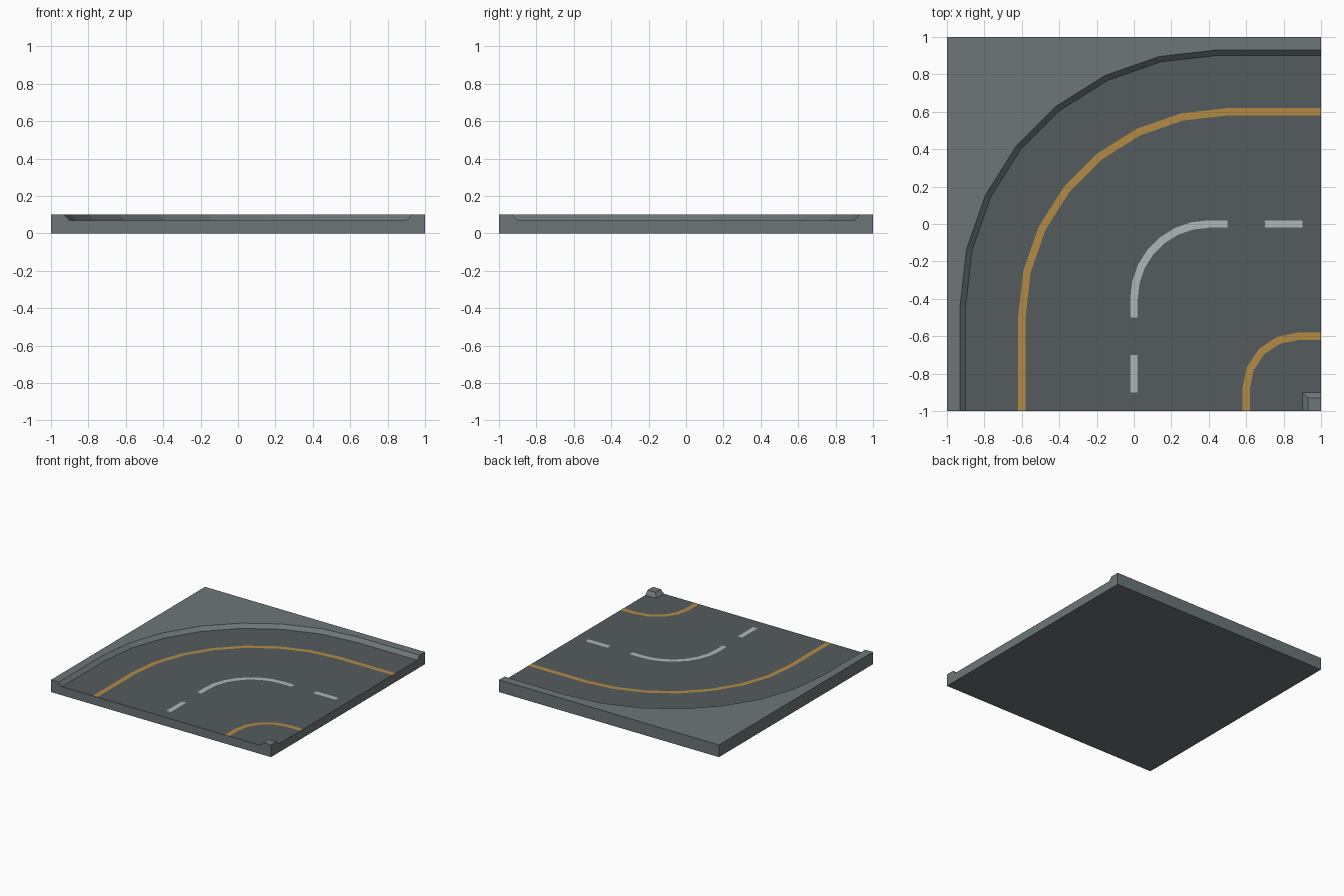
import bpy, bmesh, math

if "Cube" in bpy.data.objects:
    bpy.data.objects.remove(bpy.data.objects["Cube"])

ROAD_Z, CURB_Z, PAINT_Z = 0.07, 0.10, 0.0705


def material(name, rgb):
    m = bpy.data.materials.new(name)
    m.diffuse_color = (*rgb, 1)
    m.use_nodes = True
    m.node_tree.nodes["Principled BSDF"].inputs["Base Color"].default_value = m.diffuse_color
    return m


CURB = material("curb_grey", (0.15, 0.18, 0.19))
ROAD = material("asphalt", (0.09, 0.105, 0.11))
YELLOW = material("yellow_paint", (0.45, 0.26, 0.06))
WHITE = material("white_paint", (0.45, 0.47, 0.47))


def bend(center, radius, segs, end):
    """Curve from the front edge to the right edge: straight, arc, straight.
    The tile is symmetric about its diagonal, so the arc centre is (c, -c)."""
    pts = [(center - radius, -end)]
    for i in range(segs + 1):
        a = math.pi - math.pi / 2 * i / segs
        pts.append((center + radius * math.cos(a), -center + radius * math.sin(a)))
    return pts + [(end, radius - center)]


def at(pts, z):
    return [(x, y, z) for x, y in pts]


def build(name, faces, mats):
    """faces: list of (points, material index); shared corners are welded."""
    bm = bmesh.new()
    for pts, mi in faces:
        bm.faces.new([bm.verts.new(p) for p in pts]).material_index = mi
    bmesh.ops.remove_doubles(bm, verts=bm.verts[:], dist=1e-5)
    bmesh.ops.recalc_face_normals(bm, faces=bm.faces[:])
    if sum(f.normal.z * f.calc_area() for f in bm.faces if f.calc_center_median().z > 0.06) < 0:
        bmesh.ops.reverse_faces(bm, faces=bm.faces[:])
    me = bpy.data.meshes.new(name)
    bm.to_mesh(me)
    bm.free()
    for m in mats:
        me.materials.append(m)
    ob = bpy.data.objects.new(name, me)
    bpy.context.collection.objects.link(ob)
    return ob


def slope(low, high):
    return [([low[i], low[i + 1], high[i + 1], high[i]], 0) for i in range(len(low) - 1)]


# Road tile: outer curb, road surface, small corner curb, walls and underside
outer_foot, outer_top = bend(0.44, 1.34, 7, 1), bend(0.44, 1.37, 7, 1)
inner_foot = [(0.9, -1), (0.9, -0.9), (1, -0.9)]
inner_top = [(0.93, -1), (0.93, -0.93), (1, -0.93)]
profile = [(-1, 0), (1, 0), (1, CURB_Z), (0.93, CURB_Z), (0.9, ROAD_Z),
           (-0.9, ROAD_Z), (-0.93, CURB_Z), (-1, CURB_Z)]
square = [(-1, -1), (1, -1), (1, 1), (-1, 1)]

faces = [
    (at(outer_top + [(1, 1), (-1, 1), (-1, -1)], CURB_Z), 0),
    (at(outer_foot + inner_foot[::-1], ROAD_Z), 1),
    (at(inner_top + [(1, -1)], CURB_Z), 0),
    ([(x, -1, z) for x, z in profile], 0),
    ([(1, -x, z) for x, z in profile], 0),
    ([(-1, -1, 0), (-1, 1, 0), (-1, 1, CURB_Z), (-1, -1, CURB_Z)], 0),
    ([(-1, 1, 0), (1, 1, 0), (1, 1, CURB_Z), (-1, 1, CURB_Z)], 0),
    (at(square, 0), 0),
]
faces += slope(at(outer_foot, ROAD_Z), at(outer_top, CURB_Z))
faces += slope(at(inner_foot, ROAD_Z), at(inner_top, CURB_Z))
build("road_tile", faces, [CURB, ROAD])


# Painted lines, 0.04 wide
def line(name, center, radius, segs, end, mat):
    a = at(bend(center, radius - 0.02, segs, end), PAINT_Z)
    b = at(bend(center, radius + 0.02, segs, end), PAINT_Z)
    build(name, slope(a, b), [mat])


line("outer_edge_line", 0.5, 1.1, 7, 1, YELLOW)
line("inner_edge_line", 0.88, 0.28, 4, 1, YELLOW)
line("centre_curve_line", 0.4, 0.4, 7, 0.5, WHITE)

# Short centre dashes
for name, x0, x1, y0, y1 in (("front_dash", -0.02, 0.02, -0.9, -0.7),
                             ("right_dash", 0.7, 0.9, -0.02, 0.02)):
    build(name, [(at([(x0, y0), (x1, y0), (x1, y1), (x0, y1)], PAINT_Z), 0)], [WHITE])
